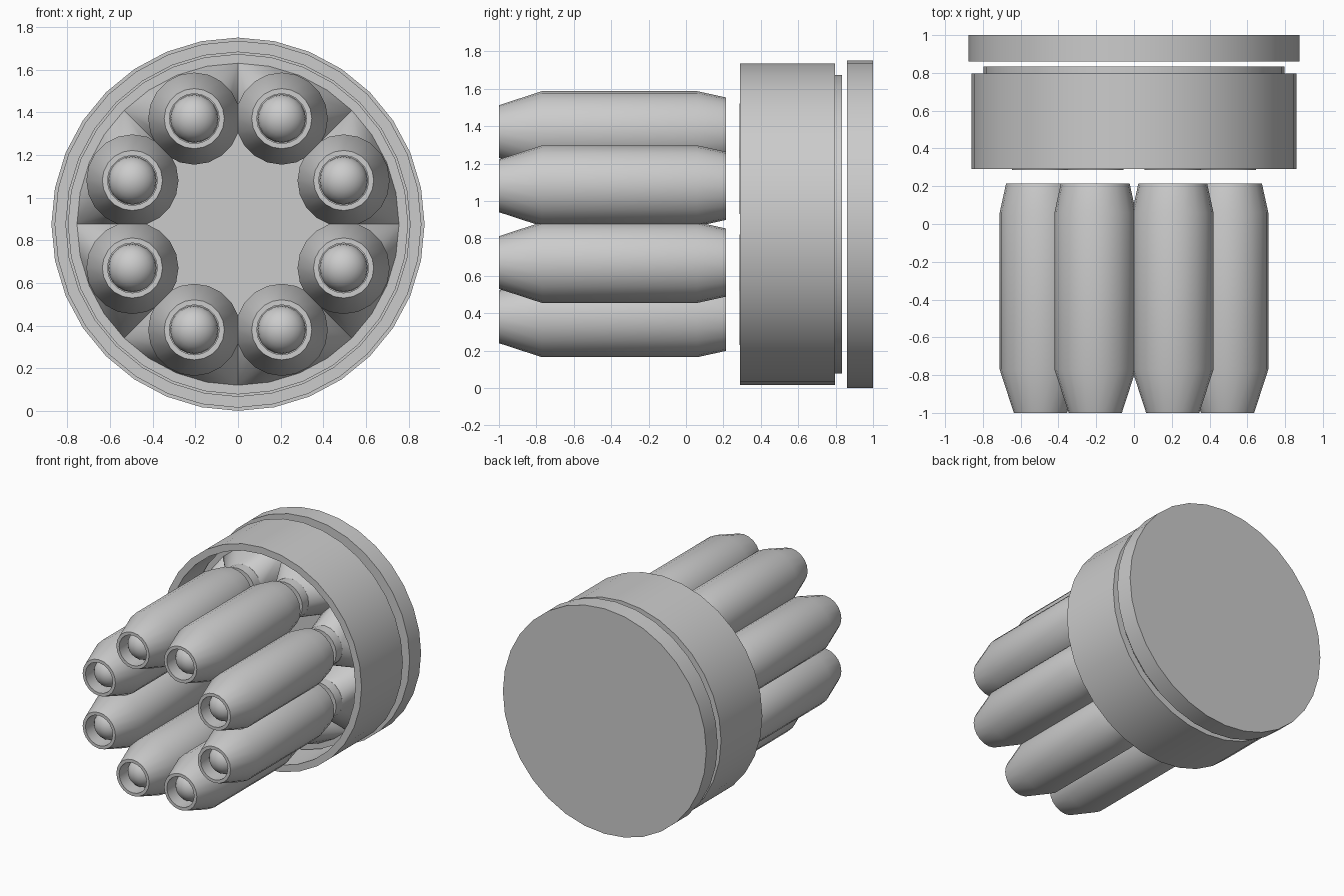
import bpy, bmesh
from math import sin, cos, pi, radians

if "Cube" in bpy.data.objects:
    bpy.data.objects.remove(bpy.data.objects["Cube"])

CZ = 0.876      # height of the main axis
PITCH = 0.536   # distance of the tubes from the main axis
BASE = 0.58     # depth of the floor inside the ring


def finish(bm, name, angle=35):
    bmesh.ops.recalc_face_normals(bm, faces=bm.faces)
    me = bpy.data.meshes.new(name)
    bm.to_mesh(me)
    bm.free()
    ob = bpy.data.objects.new(name, me)
    bpy.context.collection.objects.link(ob)
    bpy.ops.object.select_all(action='DESELECT')
    ob.select_set(True)
    bpy.context.view_layer.objects.active = ob
    bpy.ops.object.shade_smooth_by_angle(angle=radians(angle))
    return ob


def lathe(name, profile, sides, cx=0.0, cz=CZ, closed=False):
    """Spin (radius, y) points round an axis along y; radius 0 is a pole."""
    bm = bmesh.new()
    rings = []
    for r, y in profile:
        n = 1 if r == 0 else sides
        rings.append([bm.verts.new((cx + r * cos(2 * pi * i / sides), y,
                                    cz + r * sin(2 * pi * i / sides))) for i in range(n)])
    pairs = list(zip(rings, rings[1:]))
    if closed:
        pairs.append((rings[-1], rings[0]))
    for a, b in pairs:
        for i in range(sides):
            j = (i + 1) % sides
            quad = [a[i % len(a)], a[j % len(a)], b[j % len(b)], b[i % len(b)]]
            bm.faces.new(list(dict.fromkeys(quad)))
    return finish(bm, name)


def socket(name, ang):
    """Flared socket: round neck blending into a wedge that meets its neighbours."""
    bm = bmesh.new()
    cx, cz = PITCH * cos(ang), CZ + PITCH * sin(ang)
    for r, y in ((0.15, 0.36), (0.213, BASE)):
        for i in range(20):
            t = ang + 2 * pi * i / 20
            bm.verts.new((cx + r * cos(t), y, cz + r * sin(t)))
    for i in range(-2, 3):
        t = ang + i * pi / 16
        bm.verts.new((0.755 * cos(t), BASE, CZ + 0.755 * sin(t)))
    res = bmesh.ops.convex_hull(bm, input=bm.verts)
    inside = [v for v in bm.verts if not v.link_faces]
    bmesh.ops.delete(bm, geom=inside, context='VERTS')
    return finish(bm, name, 30)


# End plate, hollow outer ring and inner core
lathe("back_plate", [(0, 0.86), (0.875, 0.86), (0.875, 1.0), (0, 1.0)], 32)
lathe("outer_ring", [(0.86, 0.29), (0.86, 0.797), (0.807, 0.797), (0.807, 0.29)], 32, closed=True)
lathe("inner_core", [(0, BASE), (0.798, BASE), (0.798, 0.835), (0, 0.835)], 32)

# Dome profile for the recessed tube tips
dome = [(0.113 * cos(a * pi / 12), -0.87 - 0.105 * sin(a * pi / 12)) for a in range(6)] + [(0, -0.975)]

# Eight tubes, each with a flared socket behind it
for k in range(8):
    ang = pi / 8 + k * pi / 4
    cx, cz = PITCH * cos(ang), CZ + PITCH * sin(ang)
    lathe(f"tube_{k + 1}", [(0, 0.215), (0.182, 0.215), (0.216, 0.06), (0.216, -0.77),
                            (0.141, -1.0), (0.117, -1.0), (0.117, -0.87), (0, -0.87)], 20, cx, cz)
    lathe(f"tube_dome_{k + 1}", dome, 20, cx, cz)
    lathe(f"socket_neck_{k + 1}", [(0, 0.285), (0.15, 0.285), (0.15, 0.37), (0, 0.37)], 20, cx, cz)
    socket(f"socket_{k + 1}", ang)
